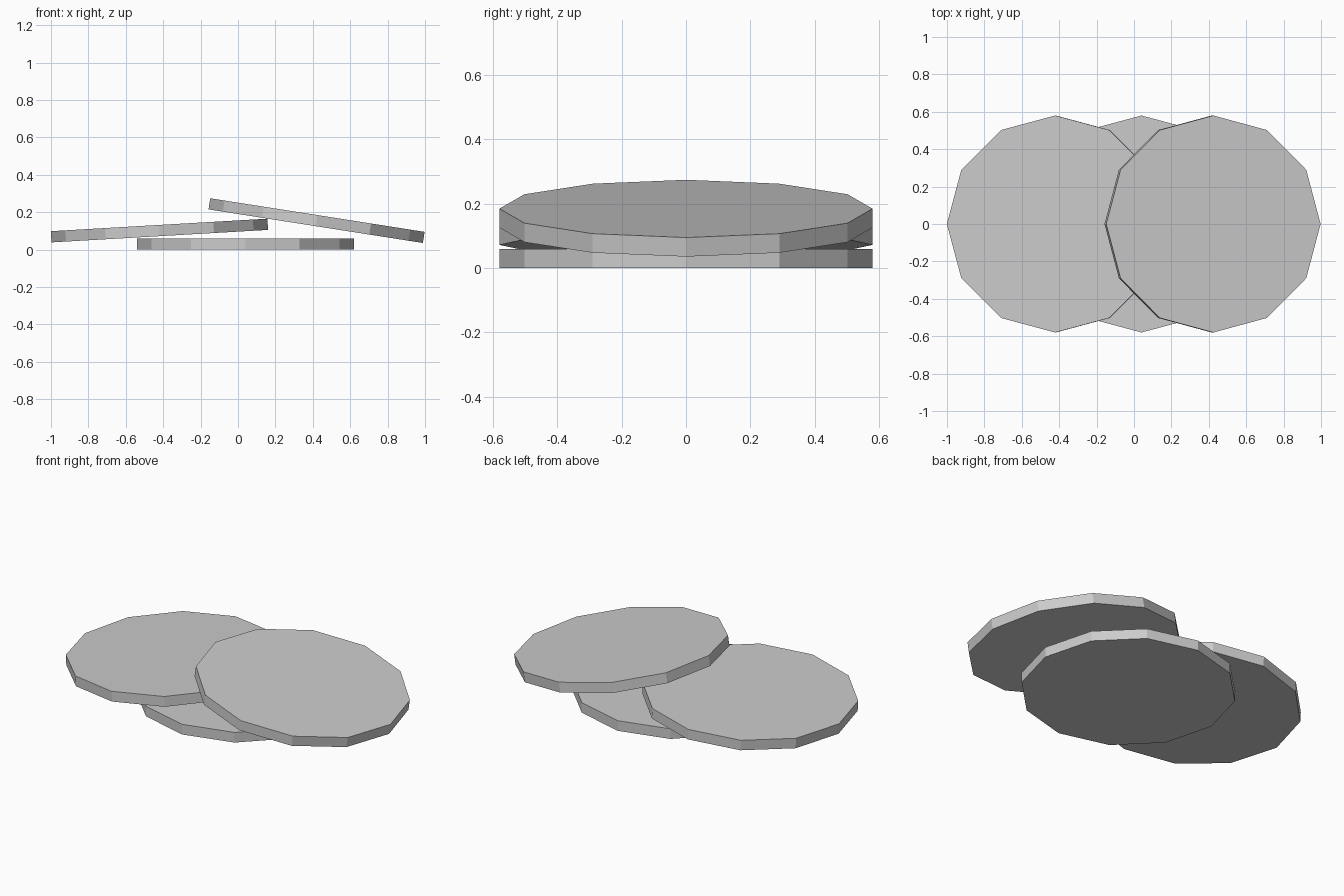
import bpy
from math import radians

cube = bpy.data.objects.get("Cube")
if cube:
    bpy.data.objects.remove(cube, do_unlink=True)

RADIUS = 0.58
THICKNESS = 0.06

# Single plain grey for every disc
grey = bpy.data.materials.new("light grey")
grey.use_nodes = True
colour = (0.6, 0.6, 0.6, 1)
grey.diffuse_color = colour
grey.node_tree.nodes["Principled BSDF"].inputs["Base Color"].default_value = colour


def disc(name, x, z, tilt):
    """Flat twelve-sided disc with a corner on each axis, tilted about y."""
    bpy.ops.mesh.primitive_cylinder_add(
        vertices=12, radius=RADIUS, depth=THICKNESS,
        location=(x, 0, z), rotation=(0, radians(tilt), 0))
    obj = bpy.context.object
    obj.name = name
    obj.data.materials.append(grey)


# Flat disc on the ground with two more leaning over it
disc("bottom_disc", 0.04, THICKNESS / 2, 0)
disc("middle_disc", -0.42, 0.102, -3.3)
disc("top_disc", 0.42, 0.155, 8.9)
